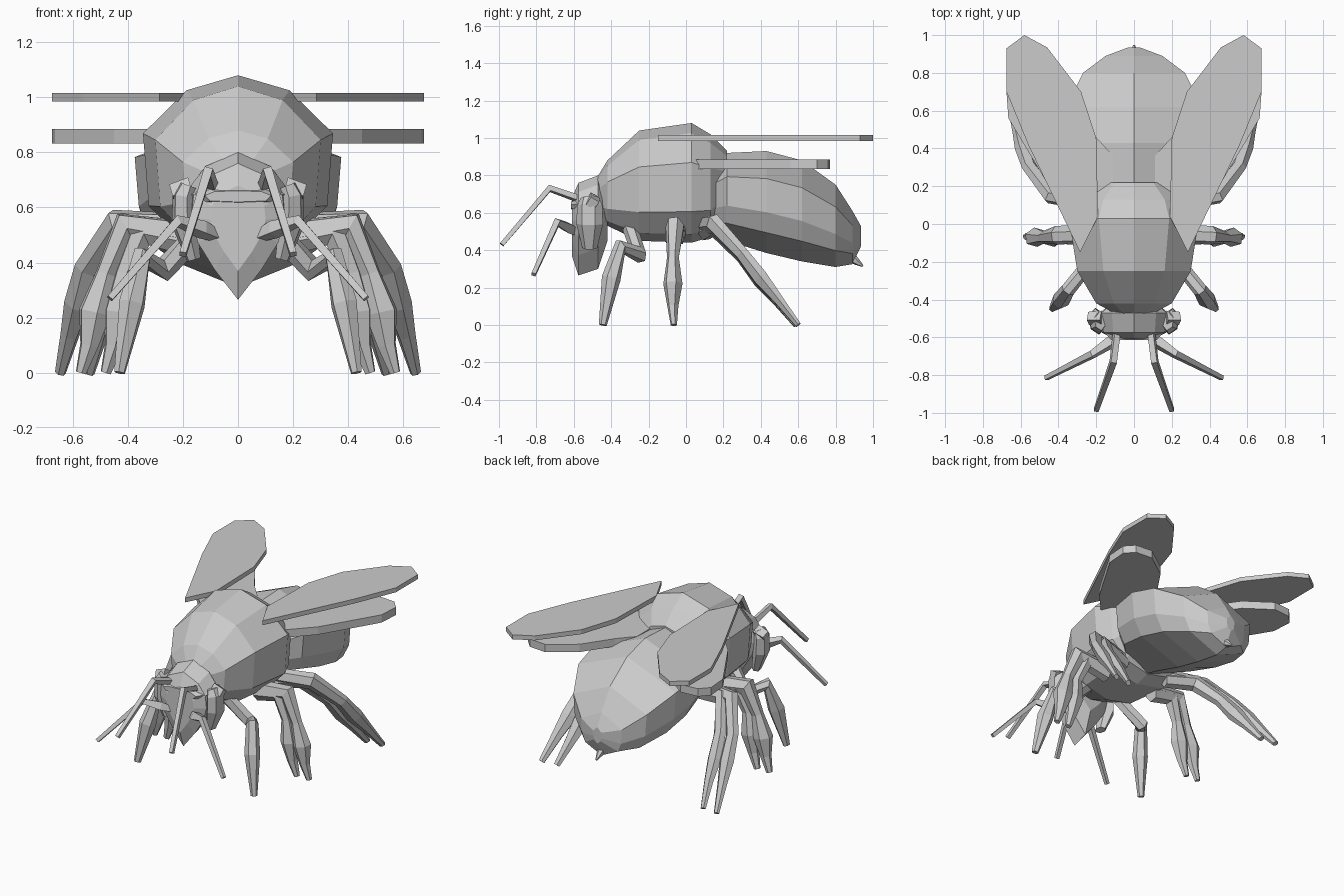
import bpy
import bmesh
from mathutils import Vector
from math import cos, sin, pi

cube = bpy.data.objects.get("Cube")
if cube:
    bpy.data.objects.remove(cube)

grey = bpy.data.materials.new("plain_grey")
GREY = (0.6, 0.6, 0.6, 1)
grey.use_nodes = True
grey.diffuse_color = GREY
grey.node_tree.nodes["Principled BSDF"].inputs["Base Color"].default_value = GREY


def finish(name, bm, mirror=False):
    bmesh.ops.recalc_face_normals(bm, faces=bm.faces)
    mesh = bpy.data.meshes.new(name)
    bm.to_mesh(mesh)
    bm.free()
    mesh.materials.append(grey)
    ob = bpy.data.objects.new(name, mesh)
    bpy.context.collection.objects.link(ob)
    if mirror:
        mod = ob.modifiers.new("mirror", 'MIRROR')
        mod.use_mirror_merge = False
    return ob


def skin(bm, rings):
    """Bridge equal rings of points and cap both ends."""
    rows = [[bm.verts.new(p) for p in ring] for ring in rings]
    n = len(rows[0])
    for a, b in zip(rows, rows[1:]):
        for i in range(n):
            j = (i + 1) % n
            bm.faces.new((a[i], a[j], b[j], b[i]))
    bm.faces.new(rows[0])
    bm.faces.new(rows[-1])


def body(name, half, stations):
    """Loft a symmetric section along y; stations are y, top, bottom, half width."""
    section = half + [(-x, z) for x, z in half[-2:0:-1]]
    bm = bmesh.new()
    skin(bm, [[(x * w, y, low + z * (top - low)) for x, z in section]
              for y, top, low, w in stations])
    return finish(name, bm)


def limb(name, points, radii, sides=6, width=1, mirror=True):
    """Faceted tapering tube along a bent path; width stretches it sideways."""
    pts = [Vector(p) for p in points]
    side = Vector((0.1, 1, 0.2))
    rings = []
    for i, p in enumerate(pts):
        t = Vector()
        if i:
            t += (p - pts[i - 1]).normalized()
        if i < len(pts) - 1:
            t += (pts[i + 1] - p).normalized()
        t.normalize()
        side = (side - t * side.dot(t)).normalized()
        up = t.cross(side) * width
        rings.append([p + radii[i] * (side * cos(2 * pi * k / sides)
                                      + up * sin(2 * pi * k / sides))
                      for k in range(sides)])
    bm = bmesh.new()
    skin(bm, rings)
    return finish(name, bm, mirror)


def plate(name, outline, low, high):
    bm = bmesh.new()
    skin(bm, [[(x, y, z) for x, y in outline] for z in (low, high)])
    return finish(name, bm, True)


# Body: ridged thorax, roof-shaped abdomen with flat belly, shield-shaped head
body("thorax",
     [(0, 1), (.54, .915), (1, .67), (.94, .26), (.6, .07), (0, 0)],
     [(-.475, .79, .58, .1), (-.42, .88, .53, .2), (-.25, 1.04, .45, .3),
      (.03, 1.08, .44, .345), (.13, 1.02, .47, .3), (.22, .93, .6, .19)])
body("abdomen",
     [(0, 1), (1, .73), (.96, .4), (.8, .2), (0, 0)],
     [(.1, .82, .48, .18), (.22, .92, .45, .33), (.43, .93, .385, .375),
      (.62, .88, .34, .36), (.8, .75, .31, .27), (.89, .61, .325, .15),
      (.935, .53, .42, .03)])
body("head",
     [(0, 1), (.65, .9), (.95, .76), (1, .6), (.86, .42), (.5, .22), (0, 0)],
     [(-.61, .68, .37, .1), (-.575, .76, .265, .17),
      (-.47, .8, .3, .18), (-.42, .72, .45, .12)])
body("brow", [(0, 1), (.7, .95), (1, .6), (.85, .1), (0, 0)],
     [(-.615, .66, .62, .12), (-.56, .68, .6, .17)])
limb("stinger", [(0, .87, .375), (0, .91, .34), (0, .945, .315)],
     [.03, .02, .006], mirror=False)

# Eyes with a small bump on top
limb("eye", [(.18, -.515, .68), (.195, -.515, .64), (.195, -.515, .54),
             (.16, -.515, .41)], [.05, .068, .072, .04], width=.65)
limb("eye_bump", [(.17, -.5, .67), (.24, -.5, .65)], [.042, .036], 4)

# Feelers
limb("upper_antenna", [(.09, -.56, .67), (.11, -.73, .73), (.2, -.985, .43)],
     [.023, .023, .017], 4)
limb("lower_antenna", [(.04, -.56, .48), (.13, -.63, .52), (.22, -.69, .55),
                       (.465, -.815, .27)], [.015, .035, .024, .016], 4)

# Legs: one front pair, doubled middle and hind pairs
limb("front_leg", [(.13, -.3, .52), (.27, -.25, .375), (.35, -.35, .42),
                   (.385, -.4, .25), (.43, -.445, 0)],
     [.04, .042, .038, .048, .02], width=1.1)
MIDDLE = [.05, .05, .032, .052, .03, .017]
limb("middle_leg_outer", [(.22, -.05, .5), (.41, -.06, .53), (.48, -.07, .36),
                          (.52, -.07, .22), (.54, -.07, .1), (.57, -.065, 0)],
     MIDDLE, width=1.2)
limb("middle_leg_inner", [(.18, -.05, .48), (.35, -.06, .51), (.41, -.07, .36),
                          (.43, -.07, .22), (.45, -.07, .1), (.48, -.065, 0)],
     MIDDLE, width=1.2)
HIND = [.04, .045, .036, .042, .028, .016]
limb("hind_leg_outer", [(.18, .1, .53), (.44, .15, .54), (.55, .3, .38),
                        (.58, .4, .25), (.61, .49, .14), (.645, .6, 0)],
     HIND, width=1.3)
limb("hind_leg_inner", [(.16, .1, .5), (.37, .15, .53), (.46, .3, .37),
                        (.49, .4, .24), (.51, .49, .13), (.54, .59, 0)],
     HIND, width=1.3)

# Wings: long upper pair over a shorter lower pair
plate("upper_wing",
      [(.285, -.15), (.19, .04), (.2, .455), (.28, .7), (.46, .935), (.58, 1),
       (.675, .93), (.675, .7), (.56, .42)], .985, 1.015)
plate("lower_wing",
      [(.15, .04), (.11, .23), (.11, .36), (.2, .46), (.33, .65), (.5, .77),
       (.62, .76), (.675, .7), (.665, .56), (.45, .2), (.3, .04)], .833, .885)
